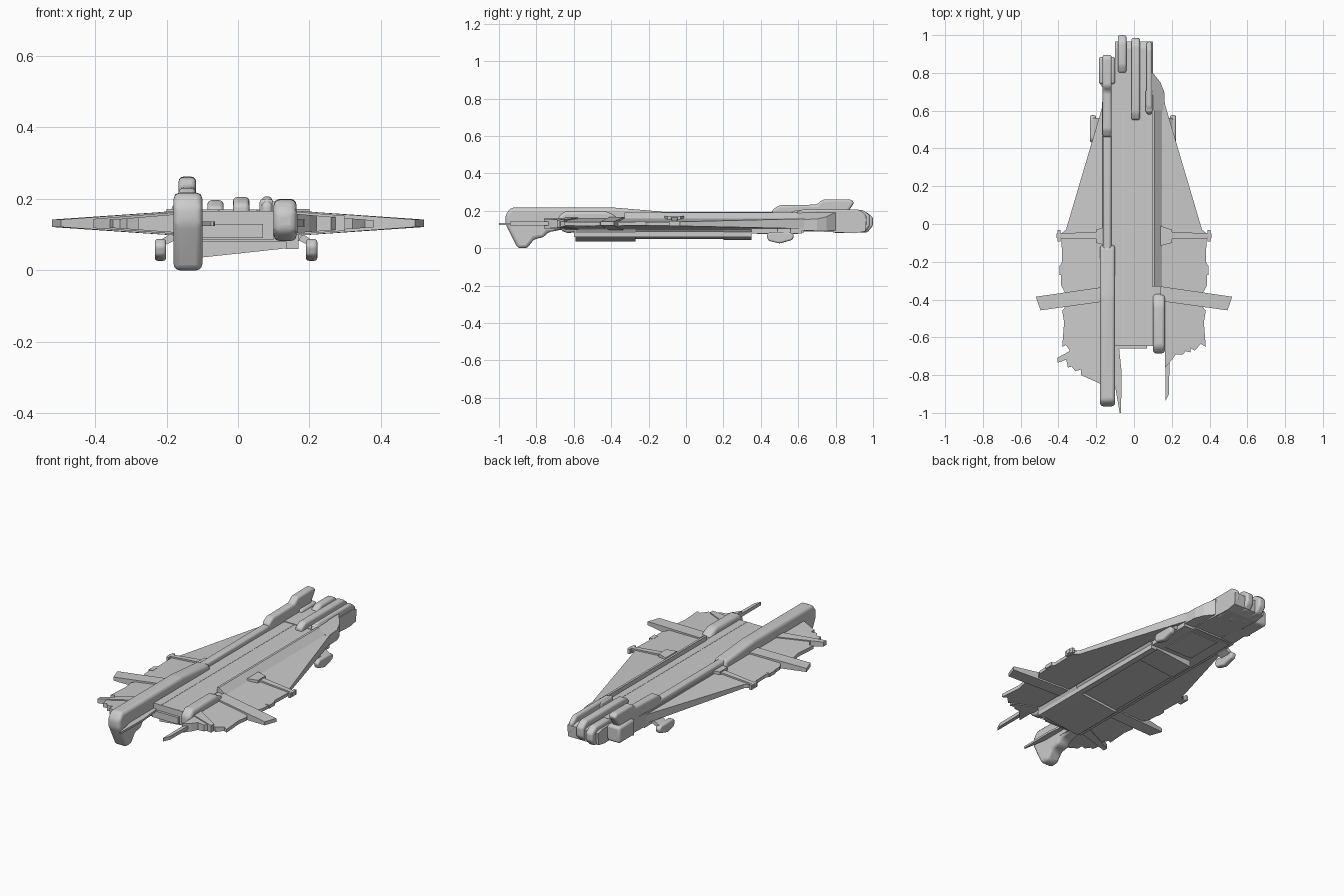
import bpy, bmesh


def solid(name, lower, upper, bevel=0.0, segs=3):
    """Closed solid between two matching outlines, optionally rounded."""
    bm = bmesh.new()
    a = [bm.verts.new(p) for p in lower]
    b = [bm.verts.new(p) for p in upper]
    n = len(a)
    bm.faces.new(a)
    bm.faces.new(b[::-1])
    for i in range(n):
        j = (i + 1) % n
        bm.faces.new((a[i], b[i], b[j], a[j]))
    bmesh.ops.recalc_face_normals(bm, faces=bm.faces)
    me = bpy.data.meshes.new(name)
    bm.to_mesh(me)
    bm.free()
    ob = bpy.data.objects.new(name, me)
    bpy.context.collection.objects.link(ob)
    if bevel:
        m = ob.modifiers.new("round", "BEVEL")
        m.width, m.segments, m.limit_method = bevel, segs, "NONE"
        bpy.context.view_layer.objects.active = ob
        ob.select_set(True)
        bpy.ops.object.shade_smooth_by_angle(angle=0.7)
        ob.select_set(False)
    return ob


def side_slab(name, prof, x0, x1, bevel=0.0):
    """Side profile (y, z) extruded across x."""
    return solid(name, [(x0, y, z) for y, z in prof], [(x1, y, z) for y, z in prof], bevel)


def front_slab(name, prof, y0, y1):
    """Cross-section (x, z) extruded along y."""
    return solid(name, [(x, y0, z) for x, z in prof], [(x, y1, z) for x, z in prof])


def box(name, x0, x1, y0, y1, z0, z1, bevel=0.0):
    return side_slab(name, [(y0, z0), (y1, z0), (y1, z1), (y0, z1)], x0, x1, bevel)


def plate(name, outline, bottom, top):
    """Plan outline (x, y); bottom and top heights are functions of |x|."""
    return solid(name, [(x, y, bottom(abs(x))) for x, y in outline],
                 [(x, y, top(abs(x))) for x, y in outline])


def wing_low(x):
    return 0.10 + 0.073 * (x - 0.1)


def wing_top(x):
    return 0.163 - 0.083 * (x - 0.1)


# Wings with ragged front edges
outer = [(0.05, 0.63), (0.165, 0.63), (0.36, -0.03), (0.385, -0.05), (0.38, -0.2),
         (0.39, -0.22), (0.385, -0.33), (0.36, -0.37), (0.365, -0.44), (0.38, -0.46),
         (0.37, -0.52), (0.38, -0.65)]
right_edge = [(0.355, -0.635), (0.32, -0.67), (0.29, -0.65), (0.26, -0.69),
              (0.22, -0.69), (0.2, -0.72), (0.165, -0.76), (0.165, -0.64), (0.05, -0.64)]
left_edge = [(-0.36, -0.64), (-0.34, -0.67), (-0.36, -0.71), (-0.35, -0.76), (-0.33, -0.755),
             (-0.31, -0.78), (-0.28, -0.77), (-0.28, -0.8), (-0.18, -0.845),
             (-0.1, -0.845), (-0.1, -0.64), (-0.05, -0.64)]
plate("right_wing", outer + right_edge, wing_low, wing_top)
plate("left_wing", [(-x, y) for x, y in outer] + left_edge, wing_low, wing_top)

# Central hull, deck and slanted belly
box("main_deck", -0.17, 0.10, -0.645, 0.63, 0.085, 0.166)
box("hull_core", -0.15, 0.165, -0.60, 0.62, 0.08, 0.15)
box("bow_block", -0.10, 0.07, -0.66, -0.60, 0.09, 0.13)
for i, (y0, y1, z) in enumerate([(-0.59, -0.27, 0.036), (-0.27, 0.2, 0.05), (0.2, 0.35, 0.044)]):
    front_slab(f"belly_section_{i}", [(-0.1, z), (0.16, z + 0.028), (0.18, 0.1), (-0.1, 0.1)], y0, y1)
box("belly_rail", 0.135, 0.17, -0.6, 0.35, 0.06, 0.1)
box("belly_tail_panel", -0.08, 0.1, 0.38, 0.6, 0.075, 0.09)

# Sloped ridge along the right of the deck
front_slab("deck_ridge", [(0.095, 0.1), (0.095, 0.192), (0.108, 0.192), (0.165, 0.145), (0.165, 0.1)], -0.33, 0.6)
plate("ridge_tail", [(0.095, 0.6), (0.165, 0.6), (0.16, 0.7), (0.14, 0.75), (0.1, 0.8), (0.095, 0.8)],
      lambda x: 0.095, lambda x: 0.192 - 0.6 * max(0, x - 0.1))

# Long left spine with drooping nose
nose = [(-0.965, 0.18), (-0.935, 0.217), (-0.38, 0.217), (-0.12, 0.195), (-0.1, 0.13), (-0.66, 0.1),
        (-0.74, 0.085), (-0.76, 0.058), (-0.81, 0.05), (-0.85, 0.0), (-0.90, 0.0), (-0.965, 0.13)]
side_slab("nose_spine", nose, -0.18, -0.1, 0.018)
box("rear_spine", -0.165, -0.12, -0.16, 0.66, 0.11, 0.194, 0.012)
fin = [(0.46, 0.15), (0.46, 0.205), (0.5, 0.23), (0.7, 0.233), (0.73, 0.26), (0.88, 0.262),
       (0.9, 0.245), (0.87, 0.2), (0.84, 0.15)]
side_slab("tail_fin", fin, -0.166, -0.118, 0.012)
box("left_tail_pod", -0.186, -0.1, 0.74, 0.885, 0.09, 0.185, 0.014)
plate("left_tail_fairing", [(-0.08, 0.6), (-0.17, 0.6), (-0.165, 0.72), (-0.185, 0.75), (-0.08, 0.8)],
      lambda x: 0.09, lambda x: 0.17)

# Right front pod
pod = [(-0.685, 0.11), (-0.685, 0.165), (-0.65, 0.198), (-0.43, 0.2), (-0.37, 0.17), (-0.37, 0.11), (-0.64, 0.08)]
side_slab("right_front_pod", pod, 0.1, 0.164, 0.017)

# Stern block and engine pipes
side_slab("stern_block", [(0.6, 0.095), (0.9, 0.08), (0.96, 0.09), (0.965, 0.16), (0.93, 0.17), (0.6, 0.17)], -0.1, 0.1)
for name, x0, x1, y0, y1, top in [("engine_left", -0.086, -0.04, 0.8, 1.0, 0.196),
                                  ("engine_middle", -0.014, 0.032, 0.55, 0.985, 0.205),
                                  ("engine_right", 0.066, 0.096, 0.58, 0.965, 0.207)]:
    prof = [(y0, 0.14), (y0, top - 0.02), (y0 + 0.04, top), (y1 - 0.04, top), (y1, top - 0.03),
            (y1, 0.12), (y1 - 0.03, 0.085), (y1 - 0.16, 0.08)]
    side_slab(name, prof, x0, x1, 0.012)
box("engine_right_bulge", 0.06, 0.1, 0.59, 0.71, 0.14, 0.2, 0.012)

# Mirrored fittings
for s, side in ((1, "right"), (-1, "left")):
    # swept wing spar
    solid(side + "_wing_spar",
          [(s * 0.14, -0.33, 0.095), (s * 0.52, -0.385, 0.121), (s * 0.495, -0.457, 0.121), (s * 0.14, -0.408, 0.095)],
          [(s * 0.14, -0.33, 0.168), (s * 0.52, -0.385, 0.142), (s * 0.495, -0.457, 0.142), (s * 0.14, -0.408, 0.168)])
    # cross rail, its clamp box and tip hook
    solid(side + "_cross_rail",
          [(s * 0.14, -0.08, 0.14), (s * 0.41, -0.075, 0.122), (s * 0.41, -0.05, 0.122), (s * 0.14, -0.04, 0.14)],
          [(s * 0.14, -0.08, 0.17), (s * 0.41, -0.075, 0.145), (s * 0.41, -0.05, 0.145), (s * 0.14, -0.04, 0.17)])
    plate(side + "_rail_clamp", [(s * 0.14, -0.01), (s * 0.2, -0.03), (s * 0.2, -0.1), (s * 0.14, -0.115)],
          lambda x: 0.14, lambda x: 0.172)
    box(side + "_tip_hook", s * 0.39, s * 0.405, -0.092, -0.032, 0.118, 0.146)
    box(side + "_edge_stub", s * 0.37, s * 0.395, -0.27, -0.22, 0.122, 0.142)
    # outrigger pod and strut
    x = 0.206 if s > 0 else -0.217
    side_slab(side + "_outrigger",
              [(0.44, 0.04), (0.43, 0.07), (0.45, 0.088), (0.56, 0.086), (0.578, 0.07), (0.57, 0.045), (0.5, 0.025)],
              x - 0.016, x + 0.016, 0.009)
    front_slab(side + "_outrigger_strut", [(s * 0.14, 0.13), (s * 0.14, 0.1), (x, 0.065), (x, 0.085)], 0.49, 0.56)

# Forward swept fins and antenna spikes
for name, s, x, y in (("left_bow_fin", -1, 0.405, -0.72), ("right_bow_fin", 1, 0.3, -0.665)):
    plate(name, [(s * 0.15, -0.57), (s * x, y + 0.012), (s * x, y - 0.015), (s * 0.15, -0.64)],
          lambda x: wing_low(x) - 0.004, lambda x: wing_top(x) + 0.006)
plate("left_antenna", [(-0.11, -0.6), (-0.085, -0.6), (-0.065, -0.79), (-0.069, -1.0), (-0.076, -1.0), (-0.11, -0.8)],
      lambda x: 0.124, lambda x: 0.136)
plate("right_antenna", [(0.165, -0.6), (0.19, -0.6), (0.185, -0.9), (0.166, -0.94)],
      lambda x: 0.122, lambda x: 0.142)
